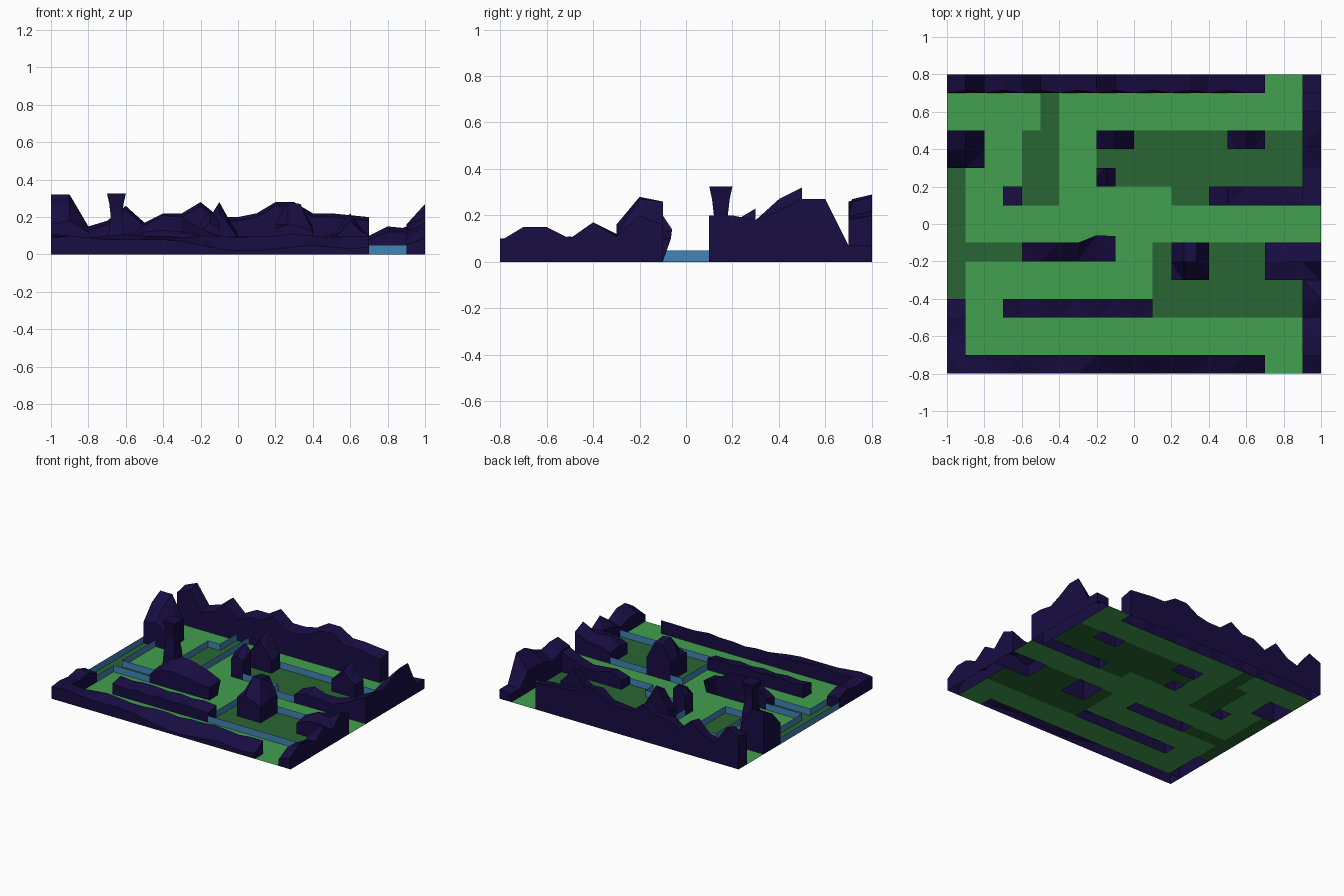
import bpy, bmesh

if "Cube" in bpy.data.objects:
    bpy.data.objects.remove(bpy.data.objects["Cube"])


def material(name, rgb):
    m = bpy.data.materials.new(name)
    m.diffuse_color = (*rgb, 1)
    m.use_nodes = True
    m.node_tree.nodes["Principled BSDF"].inputs["Base Color"].default_value = m.diffuse_color
    return m


LIGHT = material("light_grass", (0.055, 0.35, 0.08))
DARK = material("dark_grass", (0.022, 0.13, 0.033))
BLUE = material("curb_blue", (0.055, 0.23, 0.46))
ROCK = material("rock_purple", (0.009, 0.004, 0.055))
CURB = 0.05


def finish(name, bm, mat):
    bmesh.ops.remove_doubles(bm, verts=bm.verts, dist=1e-5)
    me = bpy.data.meshes.new(name)
    bm.to_mesh(me)
    bm.free()
    me.materials.append(mat)
    ob = bpy.data.objects.new(name, me)
    bpy.context.collection.objects.link(ob)


def face(bm, *pts):
    bm.faces.new([bm.verts.new(p) for p in pts])


# Footprints in tenths of a unit: x0, x1, y0, y1
rock_areas = {
    "back_ridge": (-10, 7, 7, 8), "front_ridge": (-10, 7, -8, -7),
    "left_ridge": (-10, -9, -7, -4), "right_ridge_back": (9, 10, 1, 8),
    "right_ridge_front": (9, 10, -8, -3), "right_block": (7, 10, -3, -1),
    "peak_block": (2, 4, -3, -1), "left_peak": (-10, -8, 3, 5),
    "pillar": (-7, -6, 1, 2), "small_spire": (-2, -1, 2, 3),
    "twin_spire": (-2, 0, 4, 5), "right_spire": (5, 7, 4, 5),
    "ledge": (-6, -1, -2, -1), "middle_ridge": (-7, 1, -5, -4),
    "low_wall": (4, 9, 1, 2),
}
dark_areas = [(-5, -4, 5, 7), (-6, -4, 1, 5), (-2, 9, 2, 5), (2, 4, 1, 2),
              (-10, -9, -4, 3), (-9, -6, -2, -1), (1, 9, -5, -1)]


def inside(area, i, j):
    return area[0] <= i < area[1] and area[2] <= j < area[3]


def kind(i, j):
    if not (-10 <= i < 10 and -8 <= j < 8):
        return "out"
    if any(inside(a, i, j) for a in rock_areas.values()):
        return "rock"
    return "dark" if any(inside(a, i, j) for a in dark_areas) else "light"


# Flat ground tiles, with thin blue curbs standing around the dark fields
light, dark, curbs = bmesh.new(), bmesh.new(), bmesh.new()
for i in range(-10, 10):
    for j in range(-8, 8):
        k = kind(i, j)
        if k not in ("light", "dark"):
            continue
        c = [(i / 10, j / 10), ((i + 1) / 10, j / 10),
             ((i + 1) / 10, (j + 1) / 10), (i / 10, (j + 1) / 10)]
        face(light if k == "light" else dark, *[(x, y, 0) for x, y in c])
        if k == "dark":
            for n, (di, dj) in enumerate([(0, -1), (1, 0), (0, 1), (-1, 0)]):
                if kind(i + di, j + dj) in ("light", "out"):
                    a, b = c[n], c[(n + 1) % 4]
                    face(curbs, (*a, 0), (*b, 0), (*b, CURB), (*a, CURB))
finish("light_ground", light, LIGHT)
finish("dark_ground", dark, DARK)
finish("field_curbs", curbs, BLUE)


# Rock: height rows (hundredths) over a footprint, with walls down to z = 0
def rock(name, *rows, push={}):
    x0, x1, y0, y1 = [v / 10 for v in rock_areas[name]]
    nx, ny = len(rows[0]) - 1, len(rows) - 1
    bm = bmesh.new()

    def base(i, j):
        return (x0 + (x1 - x0) * i / nx, y0 + (y1 - y0) * j / ny, 0)

    def top(i, j):
        x, y, _ = base(i, j)
        dx, dy = push.get((i, j), (0, 0))
        return (x + dx, y + dy, rows[j][i] / 100)

    for i in range(nx):
        for j in range(ny):
            a, b, c, d = top(i, j), top(i + 1, j), top(i + 1, j + 1), top(i, j + 1)
            if (i + j) % 2:
                face(bm, a, b, c)
                face(bm, a, c, d)
            else:
                face(bm, a, b, d)
                face(bm, b, c, d)
    rim = ([(i, 0) for i in range(nx)] + [(nx, j) for j in range(ny)] +
           [(i, ny) for i in range(nx, 0, -1)] + [(0, j) for j in range(ny, 0, -1)])
    for p, q in zip(rim, rim[1:] + rim[:1]):
        face(bm, base(*p), base(*q), top(*q), top(*p))
    finish(name, bm, ROCK)


# Border ridges (rows run from front to back)
back = [25, 29, 15, 18, 26, 17, 22, 22, 28, 20, 20, 22, 28, 28, 22, 22, 21, 20]
rock("back_ridge", [h - 2 for h in back], back,
     push={(i, 0): (0, 0.015) for i in range(1, 17, 2)})
rock("front_ridge", [9, 10, 9, 8, 8, 8, 8, 7, 5, 3, 2, 2, 3, 4, 5, 4, 3, 4],
     [10, 10, 9, 10, 11, 10, 9, 9, 10, 10, 9, 10, 10, 11, 10, 9, 10, 10])
rock("left_ridge", [10, 10], [9, 9], [11, 10], [8, 7])
rock("right_ridge_back", [16, 20], [16, 20], [12, 18], [15, 22], [16, 27],
     [16, 27], [6, 7], [6, 7])
rock("right_ridge_front", [5, 9], [10, 15], [10, 15], [7, 10], [11, 17], [12, 11])
rock("right_block", [8, 12, 12, 11], [10, 15, 14, 20], [8, 11, 12, 16])

# Free-standing rocks
rock("peak_block", [14, 16, 15, 12], [16, 28, 27, 15], [14, 26, 26, 13])
rock("left_peak", [16, 18, 12], [27, 27, 15], [32, 32, 15])
rock("small_spire", [13, 17, 14], [17, 20, 17], [15, 23, 18])
rock("twin_spire", [10, 15, 22, 16, 9], [13, 20, 28, 19, 11])
rock("right_spire", [9, 12, 18, 13, 10], [10, 16, 22, 15, 10])
rock("ledge", [6, 12, 13, 12, 10, 9], [8, 16, 21, 20, 14, 10],
     push={(4, 1): (0, 0.04), (5, 1): (0, 0.035)})
rock("middle_ridge", [8, 7, 8, 7, 8, 7, 8, 7, 7], [10, 9, 10, 10, 9, 10, 9, 10, 9])
rock("low_wall", [6, 9, 8, 7, 10, 15], [7, 11, 8, 8, 11, 15])

# Pinched pillar with a flat wide cap
pil = bmesh.new()
levels = [(0, 0.05), (0.09, 0.045), (0.2, 0.03), (0.27, 0.038), (0.325, 0.05)]
rings = [[(-0.65 + r * sx, 0.15 + r * sy, z)
          for sx, sy in ((-1, -1), (1, -1), (1, 1), (-1, 1))] for z, r in levels]
for lo, hi in zip(rings, rings[1:]):
    for n in range(4):
        m = (n + 1) % 4
        face(pil, lo[n], lo[m], hi[m], hi[n])
face(pil, *rings[-1])
finish("pillar", pil, ROCK)
